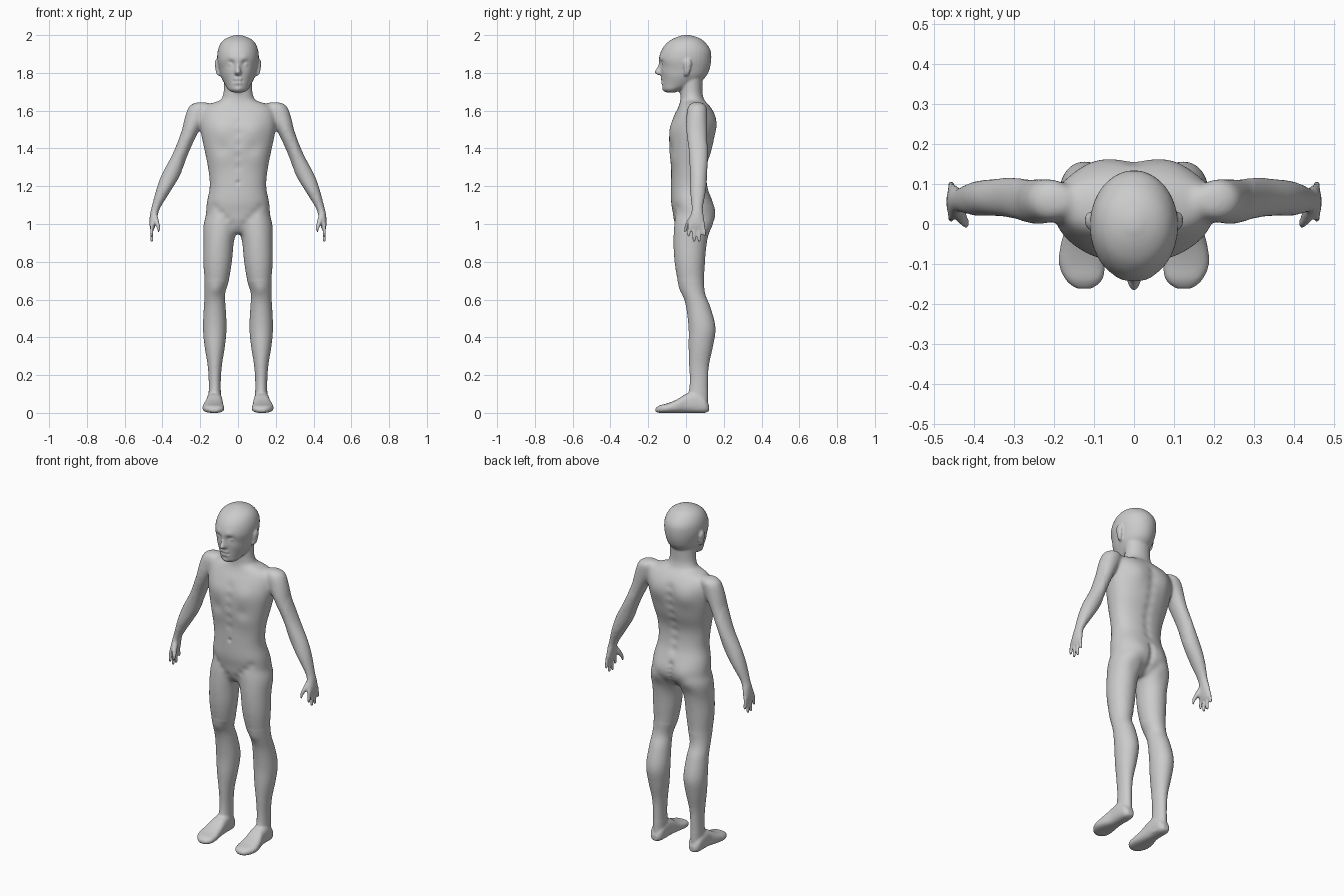
import bpy
import bmesh
from math import cos, sin, pi, exp, copysign, hypot

cube = bpy.data.objects.get("Cube")
if cube:
    bpy.data.objects.remove(cube, do_unlink=True)

SIDES = 32
STEPS = 4
FRONT, BACK = -1, 1
shell = bmesh.new()


def oval(at, half, front, back, x=0):
    """One cross-section: station, centre, half width and depth range."""
    return at, x, half, front, back


def slab(at, half, top, bottom=0, x=0):
    """One upright cross-section of a foot, stationed along y."""
    return at, x, half, bottom, top


def spline(rows):
    """Smooth in-between sections through the given ones."""
    last = len(rows) - 1
    result = []
    for i in range(last):
        before, start, end, after = (rows[max(0, min(last, i + k))] for k in (-1, 0, 1, 2))
        for step in range(STEPS):
            t = step / STEPS
            result.append([q + t * (r - p) / 2 + t * t * (p - 2.5 * q + 2 * r - s / 2)
                           + t ** 3 * (3 * q - p - 3 * r + s) / 2
                           for p, q, r, s in zip(before, start, end, after)])
    return result + [rows[last]]


def rounded(value, power):
    return copysign(abs(value) ** (2 / power), value)


def loft(rows, x=0, lengthwise=False, power=2, mirror=False):
    """Skin over sections; x shifts the whole part sideways."""
    for side in ((1, -1) if mirror else (1,)):
        rings = []
        for station, centre, half, near, far in spline(rows):
            ring = []
            for k in range(SIDES):
                angle = 2 * pi * k / SIDES
                across = side * (x + centre + half * rounded(cos(angle), power))
                depth = (near + far) / 2 + (far - near) / 2 * rounded(sin(angle), power)
                place = (across, station, depth) if lengthwise else (across, depth, station)
                ring.append(shell.verts.new(place))
            rings.append(ring)
        faces = [shell.faces.new(rings[0]), shell.faces.new(rings[-1])]
        for lower, upper in zip(rings, rings[1:]):
            for k in range(SIDES):
                n = (k + 1) % SIDES
                faces.append(shell.faces.new((lower[k], lower[n], upper[n], upper[k])))
        bmesh.ops.recalc_face_normals(shell, faces=faces)


# Torso
loft([oval(at=.95, half=.08, front=-.03, back=.08),
      oval(at=1, half=.165, front=-.06, back=.135),
      oval(at=1.06, half=.17, front=-.07, back=.15),
      oval(at=1.12, half=.165, front=-.08, back=.14),
      oval(at=1.2, half=.15, front=-.08, back=.115),
      oval(at=1.3, half=.16, front=-.08, back=.11),
      oval(at=1.4, half=.18, front=-.09, back=.14),
      oval(at=1.5, half=.2, front=-.085, back=.155),
      oval(at=1.57, half=.2, front=-.065, back=.155),
      oval(at=1.62, half=.18, front=-.04, back=.13),
      oval(at=1.65, half=.11, front=-.03, back=.1)], power=2.25)
# Neck
loft([oval(at=1.58, half=.13, front=-.03, back=.13),
      oval(at=1.65, half=.095, front=-.03, back=.1),
      oval(at=1.7, half=.076, front=-.03, back=.087),
      oval(at=1.8, half=.075, front=-.03, back=.09)])
# Head
loft([oval(at=1.695, half=.025, front=-.1, back=-.06),
      oval(at=1.71, half=.05, front=-.12, back=-.02),
      oval(at=1.74, half=.07, front=-.127, back=.06),
      oval(at=1.78, half=.09, front=-.13, back=.105),
      oval(at=1.82, half=.1, front=-.135, back=.125),
      oval(at=1.87, half=.11, front=-.144, back=.134),
      oval(at=1.92, half=.107, front=-.13, back=.13),
      oval(at=1.96, half=.09, front=-.1, back=.103),
      oval(at=1.985, half=.06, front=-.06, back=.07),
      oval(at=2, half=.015, front=-.015, back=.02)])
# Nose
loft([oval(at=1.865, half=.008, front=-.14, back=-.1),
      oval(at=1.83, half=.011, front=-.153, back=-.1),
      oval(at=1.803, half=.018, front=-.167, back=-.1),
      oval(at=1.788, half=.014, front=-.148, back=-.1)])
# Ears
loft([oval(at=1.783, half=.006, front=-.01, back=.01, x=-.01),
      oval(at=1.8, half=.009, front=-.01, back=.02),
      oval(at=1.85, half=.009, front=-.012, back=.03, x=.007),
      oval(at=1.872, half=.004, front=0, back=.02, x=.007)], x=.107, mirror=True)
# Arms, from shoulder to knuckles
loft([oval(at=1.645, x=.19, half=.03, front=.035, back=.08),
      oval(at=1.625, x=.205, half=.055, front=.01, back=.11),
      oval(at=1.56, x=.228, half=.056, front=0, back=.114),
      oval(at=1.48, x=.258, half=.045, front=0, back=.114),
      oval(at=1.37, x=.305, half=.042, front=.015, back=.117),
      oval(at=1.26, x=.355, half=.05, front=.02, back=.112),
      oval(at=1.18, x=.393, half=.04, front=.02, back=.107),
      oval(at=1.09, x=.433, half=.024, front=.03, back=.09),
      oval(at=1.05, x=.445, half=.021, front=.025, back=.093),
      oval(at=1, x=.452, half=.017, front=.01, back=.1),
      oval(at=.97, x=.454, half=.009, front=.018, back=.095)], mirror=True)
# Fingers, from first to little
for root, tip, bottom in ((.02, .014, .935), (.045, .042, .908), (.07, .07, .908), (.09, .098, .938)):
    loft([oval(at=1, half=.008, front=root - .01, back=root + .01),
          oval(at=bottom + .01, half=.009, front=tip - .009, back=tip + .009),
          oval(at=bottom - .003, half=.004, front=tip - .004, back=tip + .004)], x=.457, mirror=True)
# Thumbs
loft([oval(at=1.05, half=.012, front=.025, back=.055, x=.02),
      oval(at=1.01, half=.014, front=0, back=.035, x=.01),
      oval(at=.98, half=.011, front=-.01, back=.012),
      oval(at=.955, half=.005, front=-.012, back=0)], x=.42, mirror=True)
# Legs
loft([oval(at=1.08, half=.06, front=-.05, back=.12, x=-.03),
      oval(at=1, half=.09, front=-.063, back=.14, x=-.03),
      oval(at=.9, half=.081, front=-.067, back=.112, x=-.02),
      oval(at=.8, half=.077, front=-.062, back=.102, x=-.015),
      oval(at=.7, half=.065, front=-.045, back=.097, x=-.01),
      oval(at=.63, half=.055, front=-.02, back=.102),
      oval(at=.56, half=.058, front=0, back=.13),
      oval(at=.45, half=.063, front=.013, back=.157),
      oval(at=.35, half=.054, front=.013, back=.143),
      oval(at=.25, half=.038, front=.016, back=.122),
      oval(at=.15, half=.032, front=.018, back=.117),
      oval(at=.01, half=.035, front=0, back=.117)], x=.123, mirror=True)
# Feet, from heel to toe
loft([slab(at=.122, half=.018, top=.04, bottom=.01),
      slab(at=.1, half=.036, top=.08),
      slab(at=.05, half=.041, top=.11),
      slab(at=0, half=.044, top=.1),
      slab(at=-.05, half=.053, top=.07, x=.005),
      slab(at=-.1, half=.058, top=.05, x=.005),
      slab(at=-.14, half=.046, top=.04),
      slab(at=-.162, half=.02, top=.025, bottom=.005)], x=.125, lengthwise=True, power=2.6, mirror=True)

# Fuse the parts into one skin
mesh = bpy.data.meshes.new("body_parts")
shell.to_mesh(mesh)
shell.free()
body = bpy.data.objects.new("body", mesh)
bpy.context.collection.objects.link(body)
fuse = body.modifiers.new("fuse", "REMESH")
fuse.mode = "VOXEL"
fuse.voxel_size = .0055
fused = bpy.data.meshes.new_from_object(body.evaluated_get(bpy.context.evaluated_depsgraph_get()))
body.modifiers.clear()
body.data = fused
skin = bmesh.new()
skin.from_mesh(fused)


def relax(verts, passes):
    for _ in range(passes):
        bmesh.ops.smooth_vert(skin, verts=verts, factor=.5,
                              use_axis_x=True, use_axis_y=True, use_axis_z=True)


def sculpt(facing, x, z, radius, push):
    """Soft round brush on the front or back, used on both sides."""
    for centre in {x, -x}:
        for v in skin.verts:
            if abs(v.co.z - z) < radius * 3 and v.normal.y * facing > 0:
                distance = hypot(v.co.x - centre, v.co.z - z) / radius
                v.co += v.normal * push * v.normal.y * facing * exp(-distance ** 2)
    skin.normal_update()


# Blend the joins, more strongly on the trunk than on hands, feet and face
relax(skin.verts[:], passes=3)
relax([v for v in skin.verts if .12 < v.co.z < 1.7 and abs(v.co.x) < .42], passes=8)
relax([v for v in skin.verts if .7 < v.co.z < 1.68 and abs(v.co.x) < .3], passes=25)
skin.normal_update()

# Eye sockets, eyes, brows and cheeks
sculpt(FRONT, x=.04, z=1.85, radius=.02, push=-.014)
sculpt(FRONT, x=.041, z=1.846, radius=.012, push=.007)
sculpt(FRONT, x=.035, z=1.878, radius=.018, push=.004)
sculpt(FRONT, x=.06, z=1.8, radius=.025, push=.003)
# Lips, mouth line and chin
for x in (0, .014):
    sculpt(FRONT, x, z=1.767, radius=.009, push=.004)
    sculpt(FRONT, x, z=1.745, radius=.009, push=.004)
    sculpt(FRONT, x * 1.6, z=1.756, radius=.006, push=-.005)
sculpt(FRONT, x=0, z=1.732, radius=.014, push=-.004)
sculpt(FRONT, x=0, z=1.712, radius=.018, push=.005)
# Chest, ribs and navel
sculpt(FRONT, x=.085, z=1.5, radius=.055, push=.008)
sculpt(FRONT, x=.08, z=1.4, radius=.035, push=-.005)
sculpt(FRONT, x=.1, z=1.34, radius=.05, push=.004)
sculpt(FRONT, x=0, z=1.22, radius=.01, push=-.007)
for step in range(5):
    sculpt(FRONT, x=0, z=1.3 + step * .06, radius=.02, push=-.003)
# Groin creases
for step in range(4):
    sculpt(FRONT, x=.03 * (step + 1), z=1 + step * .03, radius=.02, push=-.004)
# Shoulder blades and spine furrow
sculpt(BACK, x=.09, z=1.52, radius=.06, push=.012)
for step in range(8):
    sculpt(BACK, x=0, z=1.18 + step * .055, radius=.025, push=-.006)
# Buttocks, the fold under them and the cleft
sculpt(BACK, x=.075, z=1.05, radius=.06, push=.012)
sculpt(BACK, x=.1, z=.95, radius=.04, push=-.005)
for step in range(5):
    sculpt(BACK, x=0, z=.98 + step * .03, radius=.018, push=-.009)
# Kneecaps
sculpt(FRONT, x=.118, z=.655, radius=.03, push=.006)
relax(skin.verts[:], passes=1)
for face in skin.faces:
    face.smooth = True
skin.to_mesh(fused)
skin.free()

# Plain grey skin
grey = bpy.data.materials.new("plain_grey")
grey.use_nodes = True
colour = (.6, .6, .6, 1)
grey.diffuse_color = colour
grey.node_tree.nodes["Principled BSDF"].inputs["Base Color"].default_value = colour
fused.materials.clear()
fused.materials.append(grey)
